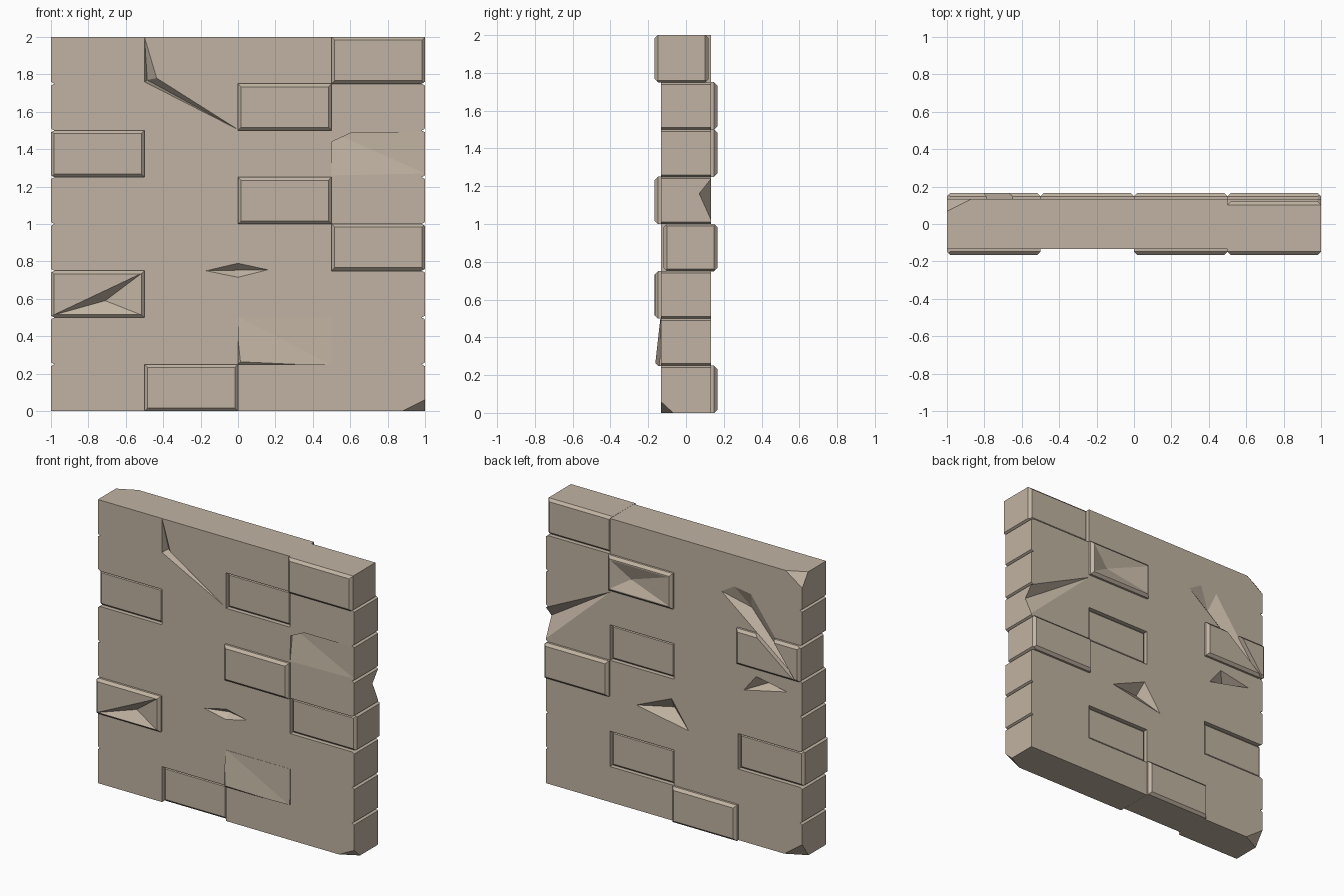
import bpy, bmesh

if "Cube" in bpy.data.objects:
    bpy.data.objects.remove(bpy.data.objects["Cube"])

T = 0.133          # half thickness of the wall
scene = bpy.context.collection


def mesh_object(name, bm):
    bmesh.ops.recalc_face_normals(bm, faces=bm.faces)
    me = bpy.data.meshes.new(name)
    bm.to_mesh(me)
    bm.free()
    ob = bpy.data.objects.new(name, me)
    scene.objects.link(ob)
    return ob


def box(name, lo, hi, chamfer=0):
    bm = bmesh.new()
    bmesh.ops.create_cube(bm, size=1)
    for v in bm.verts:
        v.co = [(a + b) / 2 + c * (b - a) for a, b, c in zip(lo, hi, v.co)]
    if chamfer:   # only the rims of the front and back faces
        rim = [e for e in bm.edges if abs(e.verts[0].co.y - e.verts[1].co.y) < 1e-4]
        bmesh.ops.bevel(bm, geom=rim, offset=chamfer, segments=1, affect='EDGES')
    return mesh_object(name, bm)


def hull(points):
    bm = bmesh.new()
    for p in points:
        bm.verts.new(p)
    res = bmesh.ops.convex_hull(bm, input=bm.verts)
    junk = {g for g in res['geom_interior'] + res['geom_unused'] if isinstance(g, bmesh.types.BMVert)}
    bmesh.ops.delete(bm, geom=list(junk), context='VERTS')
    return mesh_object("cutter", bm)


def combine(tool, operation):
    m = wall.modifiers.new("bool", 'BOOLEAN')
    m.operation, m.solver, m.object = operation, 'EXACT', tool
    bpy.context.view_layer.objects.active = wall
    bpy.ops.object.modifier_apply(modifier=m.name)
    bpy.data.objects.remove(tool)


def chip(side, outline, apexes, level=T):
    """Gouge: outline of (x, z) on one face, apexes of (x, z, y) below it."""
    pts = [(x, side * y, z) for x, z in outline for y in (level, level + 0.1)]
    pts += [(x, side * y, z) for x, z, y in apexes]
    combine(hull(pts), 'DIFFERENCE')


wall = box("brick_wall", (-1, -T, 0), (1, T, 2))

# Bricks shifted out of the wall: (left x, bottom z, direction)
bricks = [(0.5, 1.75, -1), (0, 1, -1), (-1, 0.5, -1), (0, 0.25, -1),
          (0, 1.5, 1), (-1, 1.25, 1), (0.5, 0.75, 1), (-0.5, 0, 1)]
for x, z, d in bricks:
    # pocket on the sunken side, running past the wall's outer edges
    x0, x1 = x - 0.03 * (x == -1), x + 0.5 + 0.03 * (x == 0.5)
    z0, z1 = z - 0.03 * (z == 0), z + 0.25 + 0.03 * (z == 1.75)
    ya, yb = sorted((-d * 0.1, -d * 0.25))
    combine(box("pocket", (x0, ya, z0), (x1, yb, z1)), 'DIFFERENCE')
    e, c = 0.001, d * 0.0235
    combine(box("brick", (x - e, c - 0.1425, z - e), (x + 0.5 + e, c + 0.1425, z + 0.25 + e),
                0.018), 'UNION')

# V joints between courses on both ends
for s in (-1, 1):
    for i in range(1, 8):
        z = i * 0.25
        combine(hull([(s * x, y, z + dz) for y in (-0.3, 0.3)
                      for x, dz in ((1.01, 0.016), (1.01, -0.016), (0.982, 0))]), 'DIFFERENCE')

# Front gouges
chip(-1, [(-0.5, 2.0), (-0.5, 1.76), (-0.435, 1.78)], [(-0.485, 1.77, 0.08)])
chip(-1, [(-0.5, 1.76), (0, 1.505), (-0.435, 1.78)], [(-0.485, 1.77, 0.08)])
chip(-1, [(-0.99, 0.512), (-0.512, 0.738), (-0.512, 0.512)], [(-0.71, 0.59, 0.115)], 0.166)
chip(-1, [(-0.17, 0.75), (0, 0.79), (0.16, 0.755), (0, 0.715)], [(0, 0.753, 0.09)])
chip(-1, [(0.5, 1.26), (1.0, 1.27), (1.0, 1.49)], [(0.502, 1.49, 0.105)])

# Sloping break across the low front brick
low = [(-0.01, 0.24, 0.166), (-0.01, 0.51, 0.135), (0.51, 0.24, 0.14), (0.51, 0.51, 0.1335)]
combine(hull([(x, -y, z) for x, z, y in low] + [(x, -0.25, z) for x, z, _ in low]), 'DIFFERENCE')

# Back gouges
chip(1, [(-0.37, 1.72), (-0.47, 1.78), (-0.6, 1.76), (-0.98, 1.24)], [(-0.57, 1.64, 0.08)])
chip(1, [(-0.545, 1.07), (-0.64, 1.19), (-0.88, 1.145)], [(-0.7, 1.14, 0.07)])
chip(1, [(0.294, 0.74), (0.02, 0.858), (-0.114, 0.666)], [(0.04, 0.77, 0.07)])
chip(1, [(0.025, 1.525), (0.475, 1.525), (0.475, 1.725), (0.025, 1.725)],
     [(0.34, 1.61, 0.125)], 0.166)
chip(1, [(1.0, 1.24), (1.0, 1.02), (0.5, 1.48)], [(1.0, 1.16, 0.07)])
# same break carried past the end of the wall
chip(1, [(1.0, 1.24), (1.0, 1.02), (1.02, 1.24), (1.02, 1.02)],
     [(0.999, 1.16, 0.07), (1.02, 1.16, 0.07)])

# Broken corners: (x sign, y sign, z of corner, leg lengths)
for sx, sy, z, lx, ly, lz in [(1, -1, 0, 0.12, 0.065, 0.06),
                              (-1, 1, 2, 0.13, 0.065, 0.09),
                              (-1, 1, 0, 0.14, 0.07, 0.1)]:
    up = 1 if z == 0 else -1
    k = 1.3       # cutter reaches a little past the corner
    corner = (sx * (1 + 0.1 * lx), sy * (T + 0.1 * ly), z - up * 0.1 * lz)
    combine(hull([corner,
                  (corner[0] - sx * k * lx, corner[1], corner[2]),
                  (corner[0], corner[1] - sy * k * ly, corner[2]),
                  (corner[0], corner[1], corner[2] + up * k * lz)]), 'DIFFERENCE')

stone = bpy.data.materials.new("stone")
stone.diffuse_color = (0.53, 0.45, 0.36, 1)
stone.use_nodes = True
stone.node_tree.nodes["Principled BSDF"].inputs["Base Color"].default_value = stone.diffuse_color
wall.data.materials.clear()
wall.data.materials.append(stone)
for p in wall.data.polygons:
    p.use_smooth = False
    p.material_index = 0
